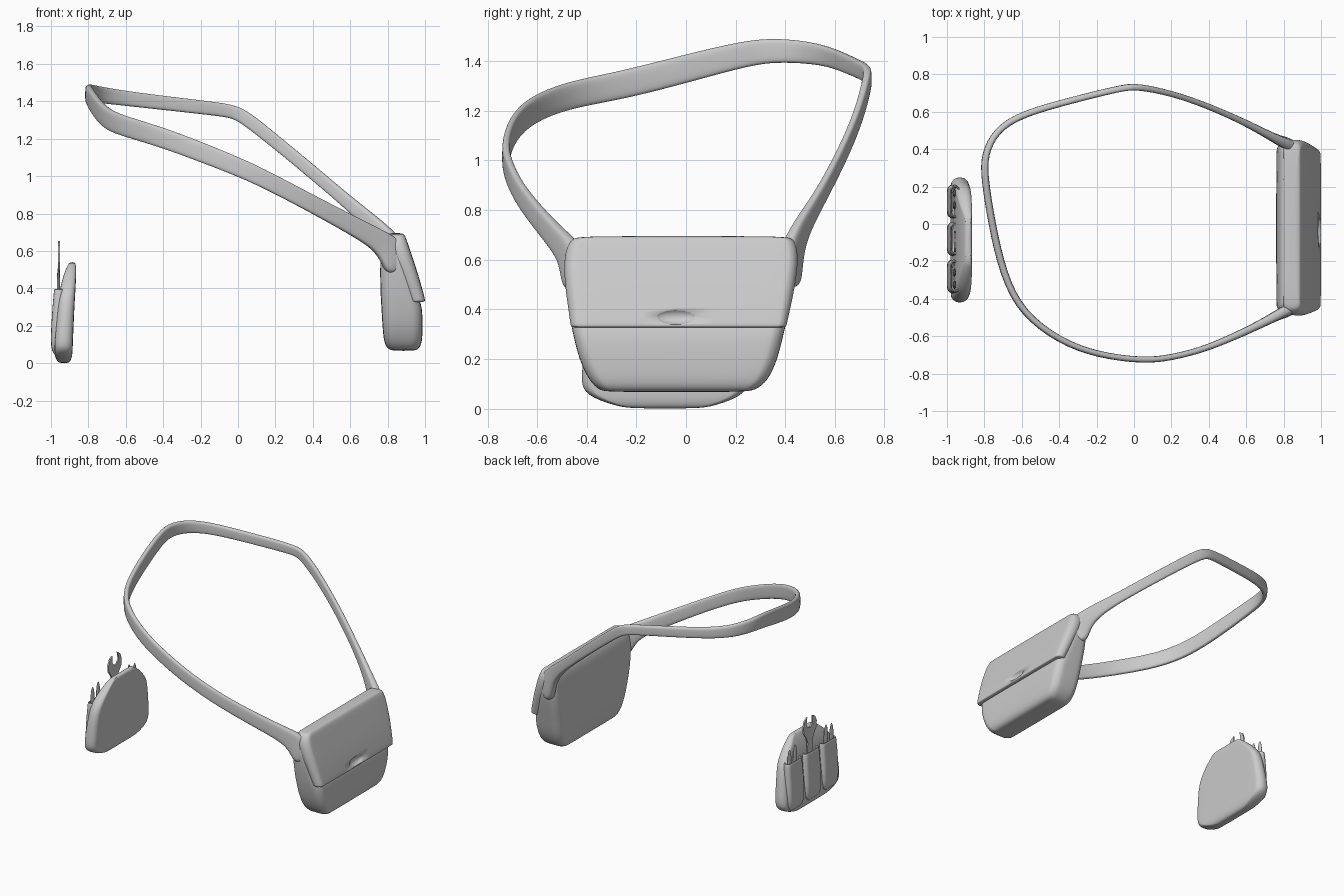
import bpy, bmesh, math
from mathutils import Vector


def finish(name, rings, levels=1):
    """Skin a list of point rings, cap both ends, smooth and subdivide."""
    bm = bmesh.new()
    loops = [[bm.verts.new(p) for p in ring] for ring in rings]
    n = len(loops[0])
    for a, b in zip(loops, loops[1:]):
        for i in range(n):
            j = (i + 1) % n
            bm.faces.new((a[i], a[j], b[j], b[i]))
    bm.faces.new(loops[0][::-1])
    bm.faces.new(loops[-1])
    bmesh.ops.recalc_face_normals(bm, faces=bm.faces)
    me = bpy.data.meshes.new(name)
    bm.to_mesh(me)
    bm.free()
    me.polygons.foreach_set("use_smooth", [True] * len(me.polygons))
    ob = bpy.data.objects.new(name, me)
    bpy.context.collection.objects.link(ob)
    if levels:
        sub = ob.modifiers.new("smooth", "SUBSURF")
        sub.levels = sub.render_levels = levels
    return ob


def rounded_rect(z, x0, x1, y0, y1, r, steps=5):
    """Horizontal rounded rectangle at height z."""
    r = min(r, (x1 - x0) * 0.49, (y1 - y0) * 0.49)
    pts = []
    for k, (cx, cy) in enumerate(((x1 - r, y1 - r), (x0 + r, y1 - r),
                                  (x0 + r, y0 + r), (x1 - r, y0 + r))):
        for s in range(steps + 1):
            a = math.pi / 2 * (k + s / steps)
            pts.append((cx + r * math.cos(a), cy + r * math.sin(a), z))
    return pts


def stack(name, sections, levels=2):
    return finish(name, [rounded_rect(*s) for s in sections], levels)


def ellipsoid(name, loc, radii):
    bm = bmesh.new()
    bmesh.ops.create_uvsphere(bm, u_segments=24, v_segments=14, radius=1)
    for v in bm.verts:
        v.co = Vector([c * r + l for c, r, l in zip(v.co, radii, loc)])
    for f in bm.faces:
        f.smooth = True
    me = bpy.data.meshes.new(name)
    bm.to_mesh(me)
    bm.free()
    ob = bpy.data.objects.new(name, me)
    bpy.context.collection.objects.link(ob)
    return ob


# Bag body: z, x range, y range, corner radius
stack("bag_body", [
    (0.066, 0.83, 0.94, -0.32, 0.24, 0.03),
    (0.075, 0.80, 0.967, -0.35, 0.28, 0.05),
    (0.11, 0.78, 0.985, -0.39, 0.33, 0.06),
    (0.20, 0.772, 0.988, -0.432, 0.37, 0.06),
    (0.30, 0.767, 0.985, -0.455, 0.393, 0.06),
    (0.35, 0.763, 0.965, -0.465, 0.405, 0.06),
    (0.45, 0.76, 0.94, -0.48, 0.43, 0.06),
    (0.55, 0.76, 0.91, -0.488, 0.448, 0.06),
    (0.63, 0.77, 0.89, -0.48, 0.445, 0.05),
    (0.67, 0.785, 0.88, -0.46, 0.43, 0.04),
    (0.683, 0.80, 0.865, -0.44, 0.41, 0.03)])

# Flap over the front, with a lip at its lower edge
flap = stack("bag_flap", [
    (0.326, 0.93, 0.98, -0.44, 0.38, 0.03),
    (0.328, 0.92, 0.998, -0.462, 0.402, 0.045),
    (0.338, 0.92, 1.001, -0.466, 0.406, 0.05),
    (0.38, 0.90, 0.99, -0.471, 0.415, 0.05),
    (0.48, 0.86, 0.962, -0.486, 0.437, 0.05),
    (0.58, 0.82, 0.928, -0.493, 0.452, 0.05),
    (0.65, 0.80, 0.905, -0.483, 0.449, 0.045),
    (0.685, 0.795, 0.892, -0.457, 0.43, 0.035),
    (0.696, 0.81, 0.878, -0.43, 0.405, 0.03)])

# Finger dent in the flap
dent = ellipsoid("dent_cutter", (1.005, -0.04, 0.372), (0.033, 0.085, 0.033))
dent.hide_render = dent.hide_viewport = True
cut = flap.modifiers.new("dent", "BOOLEAN")
cut.object, cut.operation = dent, "DIFFERENCE"

# Shoulder strap: x, y, z, half width, half thickness
path = [
    (0.87, -0.43, 0.50, 0.085, 0.035), (0.835, -0.455, 0.58, 0.085, 0.03),
    (0.77, -0.485, 0.645, 0.062, 0.025), (0.68, -0.535, 0.70, 0.05, 0.02),
    (0.4, -0.665, 0.85, 0.045, 0.015), (0.2, -0.715, 0.955, 0.045, 0.015),
    (0.05, -0.733, 1.03, 0.047, 0.015), (-0.2, -0.70, 1.13, 0.05, 0.015),
    (-0.4, -0.625, 1.205, 0.052, 0.016), (-0.6, -0.475, 1.265, 0.053, 0.017),
    (-0.7, -0.27, 1.30, 0.055, 0.018), (-0.76, 0.0, 1.37, 0.055, 0.018),
    (-0.80, 0.25, 1.435, 0.05, 0.018), (-0.80, 0.37, 1.445, 0.047, 0.018),
    (-0.74, 0.5, 1.435, 0.043, 0.017), (-0.6, 0.59, 1.415, 0.038, 0.017),
    (-0.3, 0.67, 1.38, 0.036, 0.016), (-0.05, 0.732, 1.352, 0.035, 0.016),
    (0.02, 0.735, 1.33, 0.036, 0.016), (0.2, 0.70, 1.185, 0.034, 0.014),
    (0.4, 0.63, 1.02, 0.034, 0.014), (0.6, 0.54, 0.85, 0.034, 0.016),
    (0.72, 0.475, 0.745, 0.045, 0.02), (0.79, 0.44, 0.665, 0.06, 0.025),
    (0.835, 0.42, 0.59, 0.08, 0.03), (0.87, 0.40, 0.50, 0.085, 0.035)]
profile = [(1, 0.4), (0.85, 1), (0, 1.05), (-0.85, 1),
           (-1, 0.4), (-1, -0.4), (-0.85, -1), (0, -1.05), (0.85, -1), (1, -0.4)]
rings = []
for i, (x, y, z, half_w, half_t) in enumerate(path):
    p = Vector((x, y, z))
    a, b = path[max(i - 1, 0)], path[min(i + 1, len(path) - 1)]
    t = (Vector(b[:3]) - Vector(a[:3])).normalized()
    side = t.cross(Vector((0, 0, 1))).normalized()
    wide = side.cross(t)
    rings.append([p + wide * u * half_w * 1.03 + side * v * half_t * 1.05 for u, v in profile])
finish("shoulder_strap", rings, 2)

# Tool pouch backing
stack("tool_pouch", [
    (0.0, -0.95, -0.91, -0.22, 0.05, 0.02),
    (0.01, -0.968, -0.895, -0.28, 0.11, 0.03),
    (0.04, -0.98, -0.886, -0.37, 0.20, 0.04),
    (0.075, -0.982, -0.884, -0.417, 0.246, 0.045),
    (0.13, -0.98, -0.882, -0.422, 0.252, 0.045),
    (0.25, -0.968, -0.877, -0.41, 0.235, 0.045),
    (0.35, -0.958, -0.872, -0.39, 0.215, 0.04),
    (0.41, -0.95, -0.868, -0.355, 0.185, 0.035),
    (0.48, -0.93, -0.865, -0.285, 0.115, 0.03),
    (0.525, -0.91, -0.866, -0.225, 0.06, 0.022),
    (0.54, -0.90, -0.873, -0.19, 0.03, 0.012)])

# Three open pockets with rolled rims
for k, y in enumerate((-0.28, -0.08, 0.12)):
    stack(f"pocket_{k + 1}", [
        (0.04, -0.975, -0.94, y - 0.05, y + 0.05, 0.02),
        (0.06, -0.996, -0.93, y - 0.085, y + 0.085, 0.03),
        (0.12, -1.002, -0.93, y - 0.093, y + 0.093, 0.033),
        (0.25, -0.996, -0.93, y - 0.092, y + 0.092, 0.033),
        (0.38, -0.985, -0.93, y - 0.086, y + 0.086, 0.03),
        (0.397, -0.982, -0.932, y - 0.083, y + 0.083, 0.027),
        (0.397, -0.976, -0.938, y - 0.076, y + 0.076, 0.022),
        (0.37, -0.974, -0.94, y - 0.074, y + 0.074, 0.02),
        (0.30, -0.974, -0.94, y - 0.074, y + 0.074, 0.02)], 1)

# Open-ended spanner in the middle pocket
outline = [(-0.105, 0.29), (-0.10, 0.46), (-0.115, 0.50), (-0.145, 0.54),
           (-0.15, 0.59), (-0.13, 0.63), (-0.10, 0.645), (-0.10, 0.59),
           (-0.075, 0.565), (-0.045, 0.575), (-0.03, 0.60), (-0.04, 0.652),
           (-0.01, 0.63), (0.005, 0.59), (0.0, 0.54), (-0.03, 0.50),
           (-0.045, 0.46), (-0.04, 0.29)]
spanner = finish("spanner", [[(x, y, z) for y, z in outline] for x in (-0.963, -0.953)], 0)
spanner.data.polygons.foreach_set("use_smooth", [False] * len(spanner.data.polygons))

# Slim tools in the outer pockets
for k, (y, top) in enumerate(((-0.325, 0.50), (-0.26, 0.515), (0.10, 0.505), (0.165, 0.49))):
    ellipsoid(f"slim_tool_{k + 1}", (-0.96, y, top - 0.11), (0.009, 0.022, 0.11))
